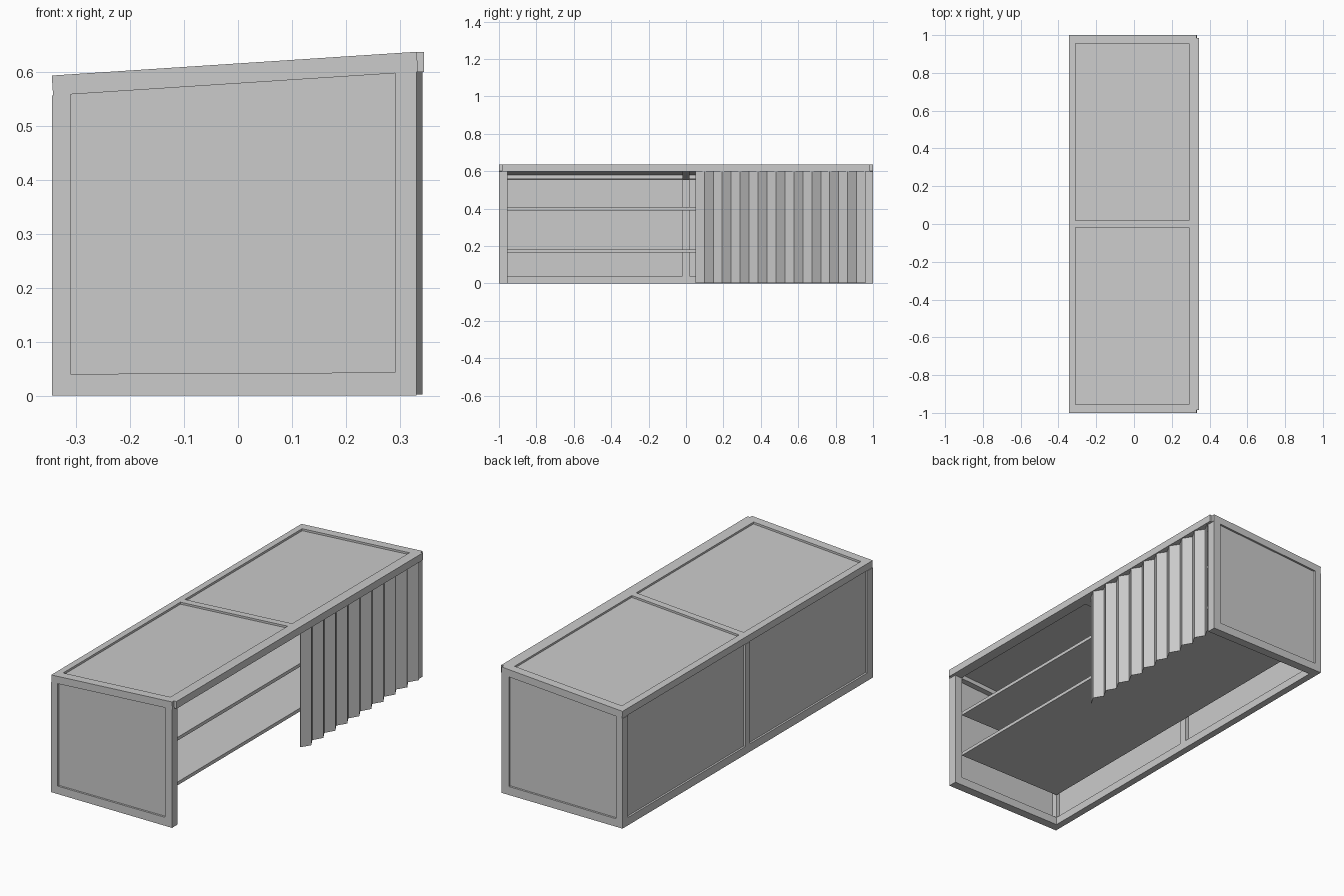
import bpy
import bmesh
from mathutils import Vector

cube = bpy.data.objects.get("Cube")
if cube:
    bpy.data.objects.remove(cube)

grey = bpy.data.materials.new("plain grey")
grey.use_nodes = True
COLOUR = (0.6, 0.6, 0.6, 1)
grey.diffuse_color = COLOUR
grey.node_tree.nodes["Principled BSDF"].inputs["Base Color"].default_value = COLOUR

# Main dimensions
BACK, OPEN, END = -0.345, 0.331, 1.0
LOW, HIGH = 0.593, 0.637
ROOF = 0.037
POST = 0.045
RAIL = 0.04


def finish(name, bm):
    mesh = bpy.data.meshes.new(name)
    bm.to_mesh(mesh)
    bm.free()
    mesh.materials.append(grey)
    obj = bpy.data.objects.new(name, mesh)
    bpy.context.collection.objects.link(obj)
    return obj


def thicken(obj, thickness):
    mod = obj.modifiers.new("thickness", "SOLIDIFY")
    mod.thickness = thickness
    mod.offset = -1


def box(name, low, high):
    low, high = Vector(low), Vector(high)
    bm = bmesh.new()
    bmesh.ops.create_cube(bm, size=1)
    for v in bm.verts:
        v.co = (low + high) / 2 + v.co * (high - low)
    return finish(name, bm)


def framed_wall(name, corners, us, vs, thickness):
    """Grid over a quad: odd cells become recessed panels, the rest the frame."""
    a, b, c, d = map(Vector, corners)
    inward = -(b - a).cross(d - a).normalized()
    for part, is_panel in (("frame", False), ("panels", True)):
        bm = bmesh.new()
        shift = inward * (0.01 if is_panel else 0)
        grid = [[bm.verts.new(a.lerp(b, u).lerp(d.lerp(c, u), v) + shift)
                 for v in vs] for u in us]
        for i in range(len(us) - 1):
            for j in range(len(vs) - 1):
                if (i % 2 == 1 and j % 2 == 1) == is_panel:
                    bm.faces.new((grid[i][j], grid[i + 1][j],
                                  grid[i + 1][j + 1], grid[i][j + 1]))
        loose = [v for v in bm.verts if not v.link_faces]
        bmesh.ops.delete(bm, geom=loose, context="VERTS")
        thicken(finish(name + "_" + part, bm), 0.005 if is_panel else thickness)


# Cut positions along each direction
across = (0, 0.052, 0.94, 1)
along = (0, 0.0225, 0.491, 0.509, 0.9775, 1)
upward = (0, RAIL / (LOW - ROOF), 1)

# End walls, closed at the top by the roof rails
end = [(BACK, -END, 0), (OPEN, -END, 0),
       (OPEN, -END, HIGH - ROOF), (BACK, -END, LOW - ROOF)]
framed_wall("front_end_wall", end, across, upward, POST)
far = [(x, -y, z) for x, y, z in end]
framed_wall("rear_end_wall", [far[1], far[0], far[3], far[2]],
            [1 - u for u in reversed(across)], upward, POST)

# Long closed wall
framed_wall("long_wall", [(BACK, END, 0), (BACK, -END, 0),
                          (BACK, -END, LOW - ROOF), (BACK, END, LOW - ROOF)],
            along, upward, 0.035)

# Sloping roof and the trim along its open edge
framed_wall("roof", [(BACK, -END, LOW), (OPEN, -END, HIGH),
                     (OPEN, END, HIGH), (BACK, END, LOW)], across, along, ROOF)
box("roof_trim", (OPEN, -0.985, HIGH - ROOF), (0.345, 0.985, HIGH))

# Shelves
for name, z in (("lower_shelf", 0.165), ("upper_shelf", 0.391)):
    box(name, (-0.31, POST - END, z), (0.29, END - POST, z + 0.017))

# Pleated curtain over half of the opening
bm = bmesh.new()
PLEATS, START, STOP = 19, 0.05, 0.96
rows = []
for i in range(PLEATS + 1):
    x = 0.342 if i % 2 else 0.314
    y = START + (STOP - START) * i / PLEATS
    rows.append([bm.verts.new((x, y, z)) for z in (0.002, HIGH - ROOF)])
for (a, b), (c, d) in zip(rows, rows[1:]):
    bm.faces.new((a, c, d, b))
thicken(finish("pleated_curtain", bm), 0.002)
